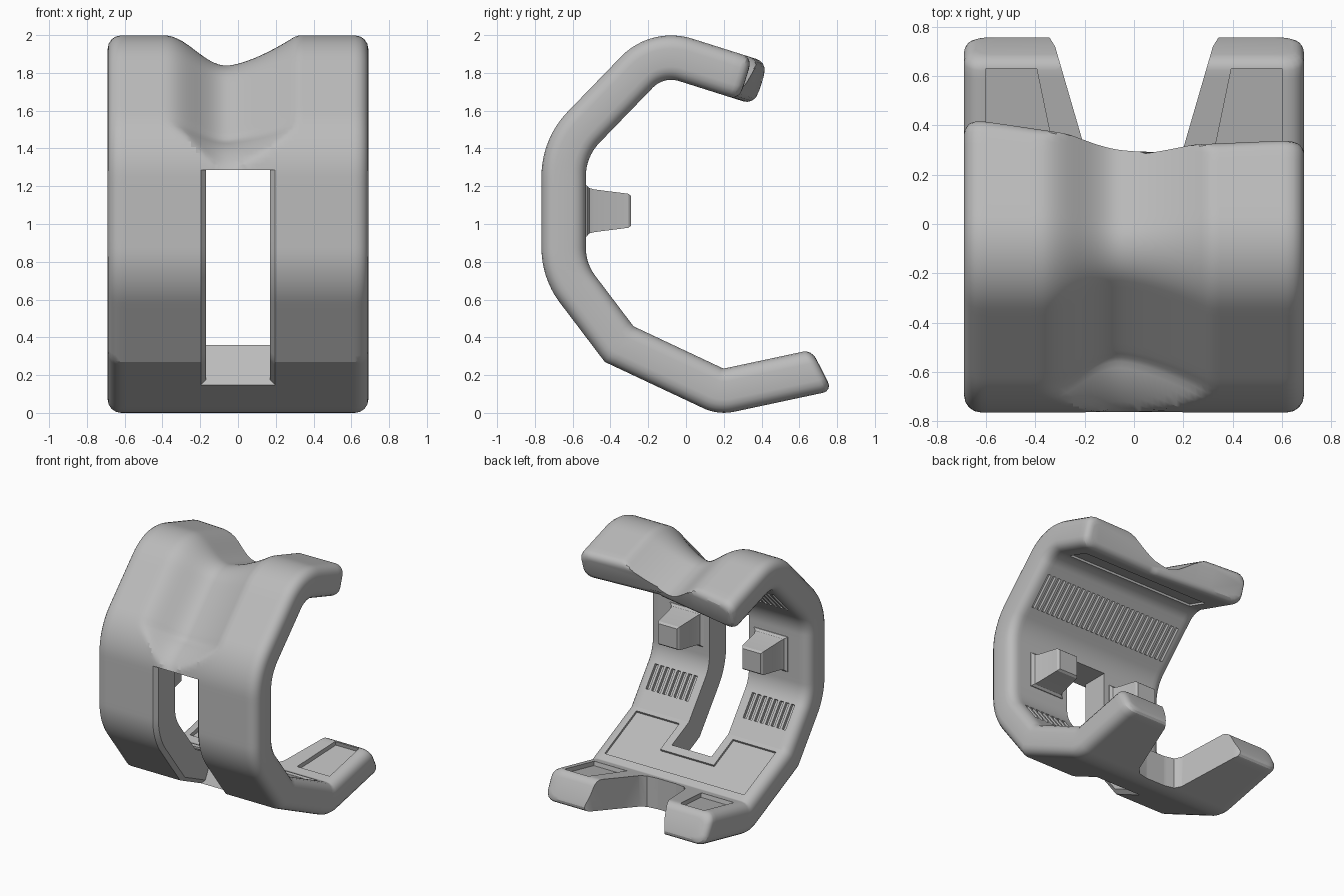
import bpy, bmesh, math
from mathutils import Vector, Matrix

cube = bpy.data.objects.get("Cube")
if cube:
    bpy.data.objects.remove(cube, do_unlink=True)

W, T, R, END_R = 0.69, 0.235, 0.07, 0.05    # half width, thickness, edge radii

grey = bpy.data.materials.new("plain grey")
grey.use_nodes = True
grey.diffuse_color = (0.5, 0.5, 0.5, 1)
grey.node_tree.nodes["Principled BSDF"].inputs["Base Color"].default_value = (0.5, 0.5, 0.5, 1)


def finish(name, bm):
    bmesh.ops.recalc_face_normals(bm, faces=bm.faces)
    me = bpy.data.meshes.new(name)
    bm.to_mesh(me)
    bm.free()
    ob = bpy.data.objects.new(name, me)
    me.materials.append(grey)
    bpy.context.collection.objects.link(ob)
    return ob


def activate(ob):
    bpy.ops.object.select_all(action='DESELECT')
    ob.select_set(True)
    bpy.context.view_layer.objects.active = ob


def cut(ob, cutter):
    cutter.hide_render = True
    mod = ob.modifiers.new("cut", 'BOOLEAN')
    mod.operation, mod.solver, mod.object = 'DIFFERENCE', 'EXACT', cutter
    activate(ob)
    bpy.ops.object.modifier_apply(modifier=mod.name)
    bpy.data.objects.remove(cutter, do_unlink=True)


def skin(rings):
    """Closed tube through equal rings of points, capped at both ends."""
    bm = bmesh.new()
    rows = [[bm.verts.new(p) for p in ring] for ring in rings]
    n = len(rows[0])
    for a, b in zip(rows, rows[1:]):
        for i in range(n):
            bm.faces.new((a[i], a[(i + 1) % n], b[(i + 1) % n], b[i]))
    bm.faces.new(rows[0])
    bm.faces.new(rows[-1])
    return bm


def inward(t):
    return Vector((-t.y, t.x))


# Outer outline of the band in (y, z), with a fillet radius at each corner
corners = [(0.35, 1.881, 0), (-0.185, 2.05, 0.37), (-0.765, 1.451, 0.49),
           (-0.765, 0.712, 0.48), (-0.43, 0.27, 0), (0.17, -0.012, 0.26), (0.775, 0.117, 0)]
pts = [Vector(c[:2]) for c in corners]
dirs = [(b - a).normalized() for a, b in zip(pts, pts[1:])]
path = []                                   # (outer point, inward normal, end inset)
for k in range(5):                          # rounded upper end
    a = math.radians(90 - 22.5 * k)
    path.append((pts[0] + dirs[0] * END_R * (1 - math.sin(a)), inward(dirs[0]), END_R * (1 - math.cos(a))))
for p, (_, _, rad), d0, d1 in zip(pts[1:], corners[1:], dirs, dirs[1:]):
    n0, n1 = inward(d0), inward(d1)
    ang = n0.angle(n1)
    if rad == 0:
        path.append((p, (n0 + n1).normalized() / math.cos(ang / 2), 0))
        continue
    start = p - d0 * rad * math.tan(ang / 2)
    centre = start + n0 * rad
    for k in range(13):
        n = n0.slerp(n1, k / 12)
        path.append((centre - n * rad, n, 0))
for k in range(5):                          # rounded prong end
    a = math.radians(22.5 * k)
    path.append((pts[-1] - dirs[-1] * END_R * (1 - math.sin(a)), inward(dirs[-1]), END_R * (1 - math.cos(a))))

stations = [path[0]]
for (p, n, i), (q, m, j) in zip(path, path[1:]):
    steps = max(1, round((q - p).length / 0.04))
    for k in range(1, steps + 1):
        f = k / steps
        stations.append((p.lerp(q, f), n.lerp(m, f), i + (j - i) * f))


def scoop(x, z):
    """Depth of the saddle cut across the outside of the upper arm."""
    u = (x + 0.06) / (0.33 if x < -0.06 else 0.37)
    if abs(u) >= 1:
        return 0
    shape = 0.5 + 0.5 * math.cos(math.pi * u) if u < 0 else 1 - u ** 1.5
    fade = min(1, max(0, (1.53 - z) / 0.24))
    return 0.16 * (shape - fade)


def band_point(station, x, d):
    p, n, inset = station
    outer = d < T / 2
    d = T / 2 + (d - T / 2) * (1 - inset / (T / 2))
    x *= (W - inset) / W
    if outer:
        d = max(d, scoop(x, p.y))
    q = p + n * d
    if p.x > 0.03 and p.y > 1:              # slanted edge of the upper arm
        edge = 0.325 + (x - 0.03) * 0.045 if x > 0.03 else 0.335 + (0.03 - x) * 0.155
        q -= dirs[0] * (edge - 0.35) * (p.x - 0.03) / 0.32
    if p.x > 0.26 and p.y < 0.5:            # sloping prong tips
        q -= dirs[-1] * 0.06 * d / T * (p.x - 0.26) / 0.5
    return (x, q.x, q.y)


# Rounded cross-section of the band as (x, depth)
section = []
flat = [-(W - R) + 2 * (W - R) * k / 50 for k in range(51)]
arc = [math.radians(22.5 * k) for k in range(1, 5)]
section += [(x, 0) for x in flat]
section += [(W - R + R * math.sin(a), R - R * math.cos(a)) for a in arc]
section += [(W - R + R * math.cos(a), T - R + R * math.sin(a)) for a in [0] + arc]
section += [(x, T) for x in reversed(flat[:-1])]
section += [(-W + R - R * math.sin(a), T - R + R * math.cos(a)) for a in arc]
section += [(-W + R - R * math.cos(a), R - R * math.sin(a)) for a in [0] + arc[:-1]]
band = finish("clamp_band", skin([[band_point(s, x, d) for x, d in section] for s in stations]))

# Long front slot with chamfered outer edges
floor_n = inward(dirs[4])
run = [s for s in stations if s[0].y < 1.24 and s[0].x < -0.2]
run = [(Vector((-0.765, 1.285)), Vector((1, 0)), 0)] + run + [(Vector((-0.17, 0.148)), floor_n, 0)]
slot_section = [(-0.215, -0.02), (0.215, -0.02), (0.17, 0.03), (0.17, 0.27), (-0.17, 0.27), (-0.17, 0.03)]
rings = [[(x, *(p + n * d)) for x, d in slot_section] for p, n, _ in run]
cut(band, finish("slot_cutter", skin(rings)))

# Gap between the two rear prongs
half = [(0.39, 0.9), (0.39, 0.785), (0.345, 0.76), (0.32, 0.72), (0.195, 0.29), (0.16, 0.25), (0.08, 0.235)]
gap = half + [(-x, y) for x, y in reversed(half)]
cut(band, finish("gap_cutter", skin([[(x, y, z) for x, y in gap] for z in (-0.2, 0.7)])))

# Shallow recesses and grip grooves on the inner surface
recesses = bmesh.new()


def recess(origin, t, outline, depth):
    """Prism over an (x, along) outline, sunk into the inner surface."""
    o, n = Vector(origin), inward(t)
    rows = [[recesses.verts.new((x, *(o + t * s + n * h))) for x, s in outline] for h in (-depth, 0.02)]
    k = len(outline)
    for i in range(k):
        recesses.faces.new((rows[0][i], rows[0][(i + 1) % k], rows[1][(i + 1) % k], rows[1][i]))
    for row in rows:
        recesses.faces.new(row)


def box(x0, x1, s):
    return [(x0, -s), (x1, -s), (x1, s), (x0, s)]


on = lambda i, f: pts[i].lerp(pts[i + 1], f) + inward(dirs[i]) * T
for k in range(27):
    x = -0.585 + 0.045 * k
    recess((-0.315, 1.578), dirs[1], box(x - 0.013, x + 0.013, 0.13), 0.025)
for side in (-1, 1):
    for k in range(8):
        x = side * (0.25 + 0.048 * k)
        recess(on(3, 0.47), dirs[3], box(x - 0.014, x + 0.014, 0.095), 0.025)
    wedge = [(0.6, 0.07), (0.32, 0.07), (0.395, 0.44), (0.6, 0.44)]
    recess((0.2, 0.232), dirs[5], [(side * x, s) for x, s in wedge], 0.03)
recess(on(0, 0.45), dirs[0], box(-0.55, 0.55, 0.09), 0.015)
plate = [(0.6, 0.2), (0.6, -0.23), (0.23, -0.23), (0.23, 0.03)]
recess((-0.04, 0.345), dirs[4], plate + [(-x, s) for x, s in reversed(plate)], 0.015)
cut(band, finish("recess_cutter", recesses))
activate(band)
bpy.ops.object.shade_smooth_by_angle(angle=math.radians(25))

# Pair of tapered pegs on the inner wall
for side, name in ((-1, "right_peg"), (1, "left_peg")):
    rings = []
    for y, hx, hz in ((-0.56, 0.15, 0.14), (-0.525, 0.145, 0.135), (-0.512, 0.122, 0.12),
                      (-0.485, 0.112, 0.113), (-0.305, 0.09, 0.09), (-0.29, 0.078, 0.078)):
        rings.append([(side * 0.36 + sx * hx, y, 1.07 + sz * hz)
                      for sx, sz in ((-1, -1), (1, -1), (1, 1), (-1, 1))])
    peg = finish(name, skin(rings))
    activate(peg)
    bpy.ops.object.shade_smooth_by_angle(angle=math.radians(30))
